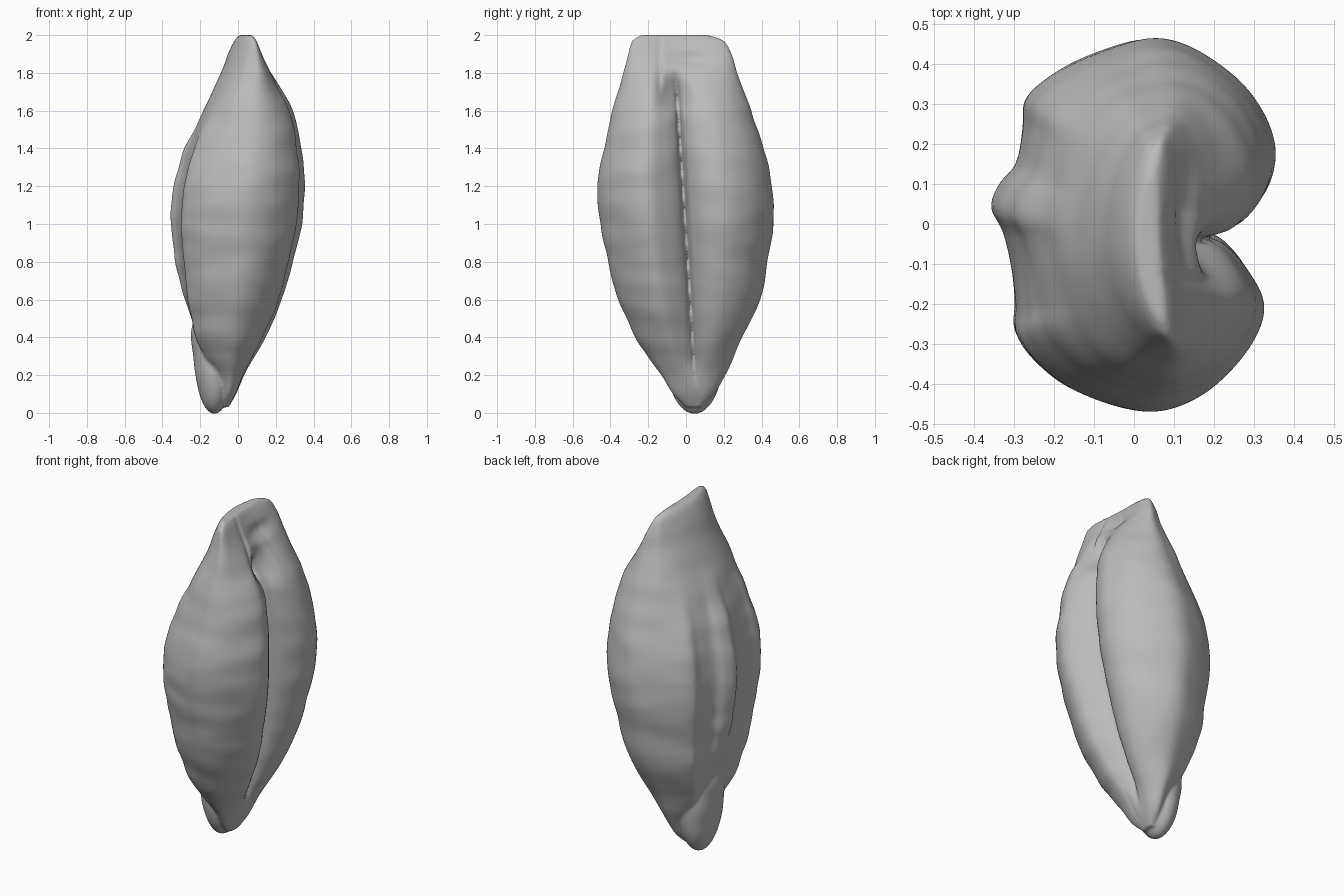
import bpy
import bmesh
from mathutils import Vector, noise

cube = bpy.data.objects.get("Cube")
if cube:
    bpy.data.objects.remove(cube, do_unlink=True)

# One flat husk colour
husk = bpy.data.materials.new("husk_grey")
husk.use_nodes = True
husk.diffuse_color = (0.5, 0.5, 0.5, 1)
husk.node_tree.nodes["Principled BSDF"].inputs["Base Color"].default_value = husk.diffuse_color

# Cross-section: crease on +x, two rounded lobes, flat -x side with a keel
SECTION = [(.13, 0), (.21, .016), (.28, .04), (.34, .11), (.36, .2), (.33, .29),
           (.26, .38), (.15, .45), (.04, .47), (-.1, .43), (-.2, .38), (-.27, .32),
           (-.28, .25), (-.3, .16), (-.34, .11), (-.36, .05), (-.33, -.01),
           (-.31, -.1), (-.3, -.2), (-.3, -.27), (-.25, -.34), (-.15, -.41),
           (.03, -.47), (.17, -.43), (.28, -.32), (.33, -.2), (.29, -.1), (.22, -.02)]

# Body levels: z, min x, max x, min y, max y
LEVELS = [(.03, -.1, -.05, 0, .08), (.1, -.1, -.01, -.07, .15),
          (.2, -.13, .035, -.13, .21), (.3, -.2, .09, -.205, .255),
          (.4, -.255, .148, -.27, .3), (.6, -.31, .237, -.355, .39),
          (.8, -.335, .292, -.41, .43), (1, -.357, .337, -.457, .46),
          (1.2, -.34, .352, -.472, .457), (1.4, -.28, .337, -.432, .412),
          (1.6, -.18, .29, -.387, .342), (1.8, -.085, .18, -.332, .27),
          (1.9, -.045, .125, -.307, .24), (1.97, -.01, .09, -.285, .2),
          (2, .015, .07, -.24, .12)]


def smooth_points(points, steps, closed):
    """Catmull-Rom resampling of tuples of any length."""
    pts = [Vector(p) for p in points]
    n = len(pts)
    pick = (lambda i: pts[i % n]) if closed else (lambda i: pts[max(0, min(n - 1, i))])
    out = []
    for i in range(n if closed else n - 1):
        a, b, c, d = (pick(i + k) for k in (-1, 0, 1, 2))
        for s in range(steps):
            t = s / steps
            out.append(b + (c - a) * (t / 2) + (a * 2 - b * 5 + c * 4 - d) * (t * t / 2)
                       + (b * 3 - a - c * 3 + d) * (t ** 3 / 2))
    return out if closed else out + [pts[-1]]


def ramp(v, lo, hi):
    t = max(0, min(1, (v - lo) / (hi - lo)))
    return t * t * (3 - 2 * t)


def bump(v, centre, reach):
    return ramp(reach - abs(v - centre), 0, reach)


def wrinkle(p):
    """Fine folds that run across the grain, plus broad dents."""
    fold = noise.noise(Vector((p.x * 4, p.y * 4, p.z * 9)))
    dent = noise.noise(Vector((p.x * 3, p.y * 3, p.z * 2 + 7)))
    return (0.007 * fold + 0.006 * dent) * ramp(p.z, 0, .4) * ramp(2 - p.z, 0, .3)


# Grain body: lofted section with a crease that closes at both ends
bm = bmesh.new()
outline = smooth_points(SECTION, 6, True)
rings = []
for z, x0, x1, y0, y1 in smooth_points(LEVELS, 8, False):
    crease = ramp(z, .1, .3) * (1 - ramp(z, 1.65, 1.83))
    keel = ramp(z, .45, .85)
    plain = ramp(z, 1.3, 1.7)
    mid = .06 - .065 * z
    ring = []
    for sx, sy in outline:
        # Fill the crease and round off the keel where they fade out
        if sx > 0 and abs(sy) < .13:
            sx += (.36 - sx) * (1 - crease)
        elif sx < 0:
            sx = max(sx, -.3) + min(sx + .3, 0) * keel
            oval = -.36 * max(0, 1 - (sy / .47) ** 2) ** .5
            sx += (oval - sx) * plain * ramp(-sx, 0, .1)
        x = x0 + (x1 - x0) * (sx + .36) / .72
        y = mid + (y1 - mid if sy > 0 else mid - y0) * sy / .47
        # Bend the crest into a shallow crescent
        x += ramp(z, 1.6, 1.95) * (.6 * y * y - .01)
        p = Vector((x, y, z))
        p += Vector((x - (x0 + x1) / 2, y - mid, 0)).normalized() * wrinkle(p)
        # Hollow above the crease and a groove below the crest
        if sx > 0:
            p.x -= .05 * bump(y, -.07, .12) * bump(z, 1.7, .15)
            p.x -= .02 * bump(y, .02, .18) * bump(z, 1.87, .06)
        ring.append(bm.verts.new(p))
    rings.append(ring)
count = len(outline)
for low, high in zip(rings, rings[1:]):
    for i in range(count):
        j = (i + 1) % count
        bm.faces.new((low[i], low[j], high[j], high[i]))
bm.faces.new(rings[0])
bm.faces.new(rings[-1])

# Germ: rounded tip under the lobes, leaning back into the keel
germ = bmesh.ops.create_uvsphere(bm, u_segments=48, v_segments=32, radius=1)
for v in germ["verts"]:
    x, y, z = v.co
    lean = .04 * ramp(z, -.4, 1)
    v.co = (-.125 - lean + .105 * x, .045 + .15 * y, .285 + .29 * z)
    v.co.x += .008 * noise.noise(v.co * 8) * (1 - z * z)
bmesh.ops.recalc_face_normals(bm, faces=bm.faces)

mesh = bpy.data.meshes.new("grain_kernel")
bm.to_mesh(mesh)
bm.free()
mesh.materials.append(husk)
kernel = bpy.data.objects.new("grain_kernel", mesh)
bpy.context.collection.objects.link(kernel)

# Fuse body and germ into one soft skin
fuse = kernel.modifiers.new("fuse", "REMESH")
fuse.mode = "VOXEL"
fuse.voxel_size = .008
fuse.use_smooth_shade = True
soften = kernel.modifiers.new("soften", "SMOOTH")
soften.factor = .5
soften.iterations = 5
